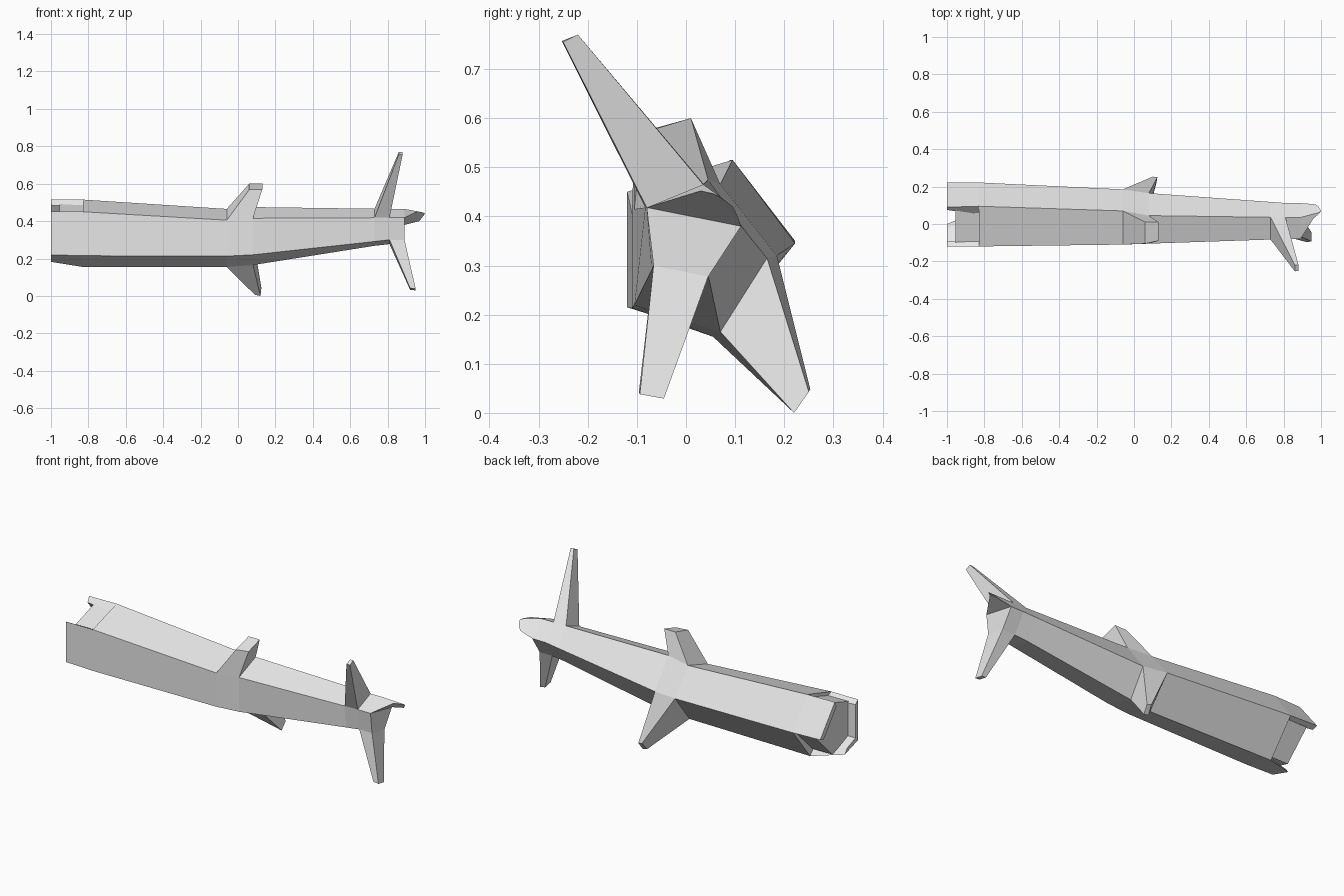
import bpy, bmesh

if "Cube" in bpy.data.objects:
    bpy.data.objects.remove(bpy.data.objects["Cube"])

grey = bpy.data.materials.new("light_grey")
grey.diffuse_color = (0.8, 0.8, 0.8, 1)
grey.use_nodes = True
grey.node_tree.nodes["Principled BSDF"].inputs["Base Color"].default_value = grey.diffuse_color


def loft(name, rings):
    """Skin closed rings of (x, y, z) points and cap both ends."""
    bm = bmesh.new()
    loops = [[bm.verts.new(p) for p in r] for r in rings]
    n = len(loops[0])
    for a, b in zip(loops, loops[1:]):
        for i in range(n):
            j = (i + 1) % n
            bm.faces.new((a[i], a[j], b[j], b[i]))
    bm.faces.new(loops[0])
    bm.faces.new(loops[-1])
    bmesh.ops.recalc_face_normals(bm, faces=bm.faces)
    me = bpy.data.meshes.new(name)
    bm.to_mesh(me)
    bm.free()
    me.materials.append(grey)
    ob = bpy.data.objects.new(name, me)
    bpy.context.collection.objects.link(ob)


def ring(x, pts):
    return [(x, y, z) for y, z in pts]


# Five-sided fuselage sections, going round as A, B, C, D, E
rear = [(-.12, .45), (.095, .515), (.222, .345), (.07, .155), (-.12, .215)]
mid1 = [(-.11, .405), (.07, .465), (.185, .32), (.055, .155), (-.11, .213)]
mid2 = [(-.105, .415), (.045, .475), (.165, .315), (.07, .165), (-.105, .22)]
tail = [(-.08, .418), (.035, .465), (.112, .38), (.045, .277), (-.066, .30)]
tail_start = [(-.083, .418), (.036, .466), (.118, .373), (.048, .268), (-.07, .291)]
loft("fuselage", [ring(-.83, rear), ring(-.06, mid1), ring(.08, mid2),
                  ring(.73, tail_start), ring(.81, tail), ring(.89, tail)])

# Pointed beak beyond the tail section
A, B, C = tail[:3]
loft("beak", [[(.89, *A), (.89, *B), (.89, *C)],
              [(.96, .03, .452), (.985, .06, .447), (.97, .105, .40)],
              [(.99, .055, .446), (1.0, .07, .44), (.985, .095, .42)]])

# Recessed core and two overhanging plates at the open end
core = [(-.1, .435), (.075, .492), (.195, .335), (.05, .19), (-.1, .23)]
loft("end_core", [ring(-.82, core), ring(-.955, core)])
loft("upper_end_plate", [
    ring(-.83, [rear[1], rear[2], (.17, .33), (.05, .48)]),
    ring(-1, [(.09, .515), (.222, .35), (.19, .34), (.075, .485)])])
loft("lower_end_plate", [
    ring(-.83, [rear[0], rear[4], rear[3], (.03, .2), (-.08, .25), (-.08, .43)]),
    ring(-1, [(-.12, .45), (-.12, .22), (0, .182), (-.02, .21), (-.095, .24), (-.095, .43)])])


def fin(name, sec1, sec2, i, x1, x2, tip):
    """Fin growing from one fuselage side between two stations."""
    p, q = sec1[i:i + 2], sec2[i:i + 2]
    loft(name, [[(x1, *p[0]), (x1, *p[1]), (x2, *q[1]), (x2, *q[0])], tip])


fin("upper_wing", mid1, mid2, 0, -.06, .08,
    [(.06, -.105, .568), (.06, .01, .60), (.13, .01, .60), (.13, -.09, .57)])
fin("lower_wing", mid1, mid2, 2, -.06, .08,
    [(.10, .253, .048), (.09, .22, .006), (.12, .22, 0), (.125, .25, .043)])
fin("upper_tail_fin", tail_start, tail, 0, .73, .81,
    [(.86, -.253, .757), (.86, -.22, .77), (.88, -.22, .77), (.88, -.25, .755)])
fin("lower_tail_fin", tail, tail, 3, .81, .89,
    [(.92, -.047, .033), (.92, -.096, .042), (.95, -.094, .038), (.95, -.045, .029)])
